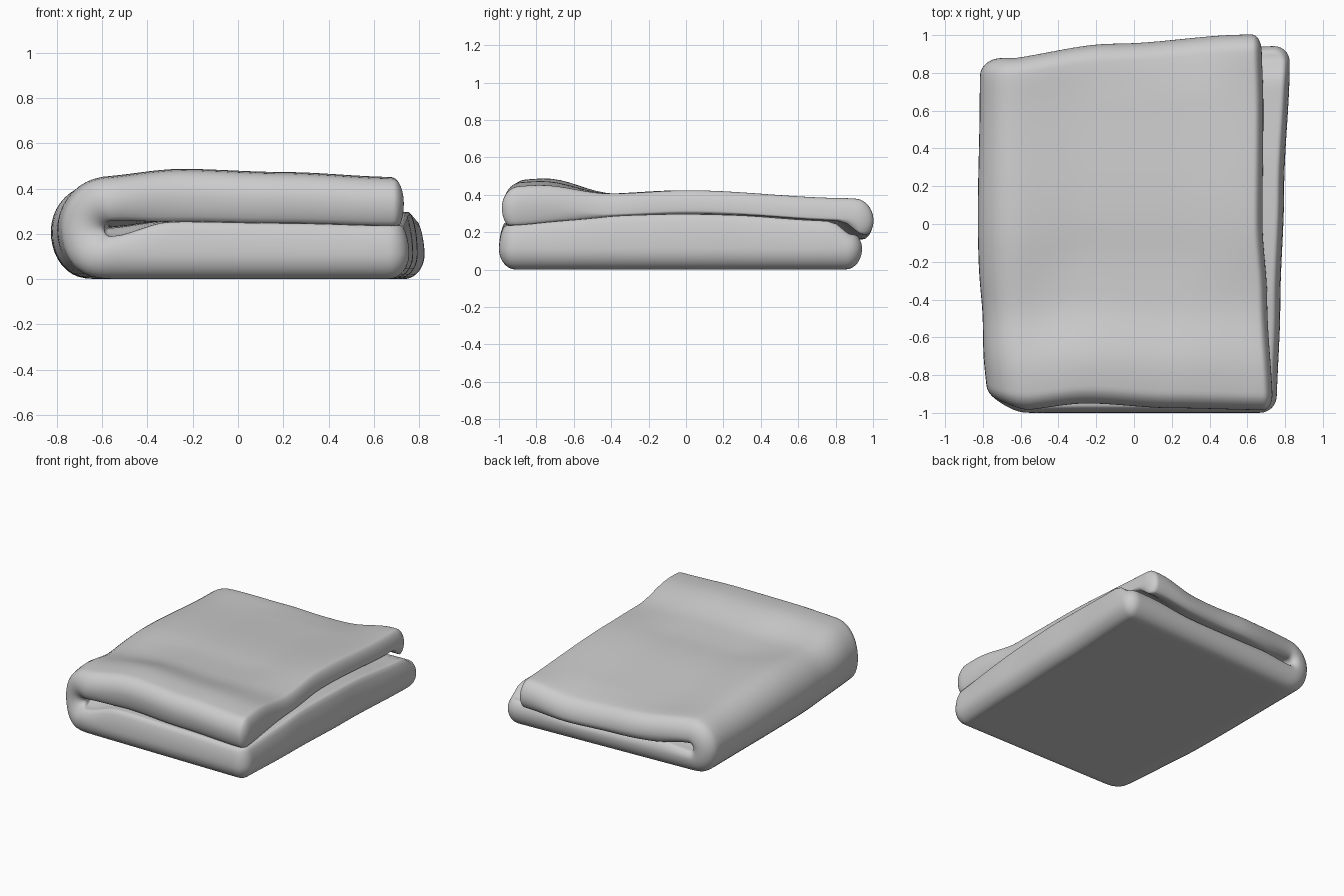
import bpy, bmesh
from math import sin, cos, pi, sqrt

if "Cube" in bpy.data.objects:
    bpy.data.objects.remove(bpy.data.objects["Cube"])


def ramp(t, knots):
    """Smooth interpolation through (t, value) knots."""
    if t <= knots[0][0]:
        return knots[0][1]
    for (a, va), (b, vb) in zip(knots, knots[1:]):
        if t <= b:
            k = (t - a) / (b - a)
            return va + (vb - va) * k * k * (3 - 2 * k)
    return knots[-1][1]


H = 0.11          # half thickness of one layer
R_END = 0.09      # rounding of the front and back borders
EDGE = 10         # samples across a rounded border


# Height of the top surface: front hump, shallow hollow, falling and sagging to the back
def top(x, y):
    base = ramp(y, [(-1, .44), (-.78, .452), (-.42, .406), (0, .424), (.85, .382), (1, .37)])
    hump = ramp(x, [(-.65, 0), (-.25, .036), (.2, .022), (.7, 0)])
    hollow = .025 * ramp(x, [(-.65, 0), (-.25, 1), (.2, 1), (.6, 0)]) * ramp(y, [(-.45, 0), (-.1, 1)])
    sag = .03 * ramp(x, [(-.5, 0), (.3, 1), (.6, 0)]) * ramp(y, [(.65, 0), (1, 1)])
    return base + hump * ramp(y, [(-.78, 1), (-.38, 0)]) - hollow - sag


# Plan outlines
def right_low(y):
    return ramp(y, [(-1, .755), (-.4, .775), (.2, .795), (.9, .825)])


def right_up(y):
    return ramp(y, [(-1, .735), (-.4, .705), (0, .68), (.6, .685), (1, .675)])


def fold_x(y):
    return ramp(y, [(-1, -.555), (-.2, -.615), (1, -.627)])


def front_y(x, lam):
    dip = ramp(x, [(-.65, .01), (-.25, .05), (.2, .025), (.7, .015)])
    return -1.0 + lam * dip + .05 * (4 * lam * (1 - lam))


def back_y(x, lam):
    up = ramp(x, [(-.8, .865), (-.1, .955), (.6, 1.003)])
    low = .87 + .075 * (x + .8) / 1.6
    return low + (up - low) * lam


# Border samples run 1 (rim) -> 0 (start of the flat part)
rim = [cos(pi / 2 * i / EDGE) for i in range(EDGE)]
v_samples = [(-b, 0.0) for b in rim] + [(0.0, i / 36) for i in range(37)] + [(b, 1.0) for b in reversed(rim)]
# Path samples: (section, rim value, fraction)
s_samples = ([("low", a, 0) for a in rim] + [("low", 0, i / 28) for i in range(29)]
             + [("arc", 0, i / 20) for i in range(1, 20)]
             + [("up", 0, 1 - i / 28) for i in range(29)] + [("up", a, 0) for a in reversed(rim)])


def point(s, v, side):
    """Point on the folded sheet; side +1 is outside, -1 is inside the fold."""
    (sec, a, f), (b, g) = s, v
    # square rim coordinates to round corners
    ra, rb = a * sqrt(1 - b * b / 2), b * sqrt(1 - a * a / 2)
    puff = sqrt(max(0, 1 - ra * ra - rb * rb))
    yn = -.9 + 1.8 * g + b * .08
    xc = fold_x(yn)
    r = .09 if sec == "low" else .05
    if sec == "arc":
        x, lam = xc, .5 - .5 * cos(pi * f)
    else:
        xe = (right_low if sec == "low" else right_up)(yn)
        x = xe - r + r * ra - f * (xe - r - xc)
        lam = 0 if sec == "low" else 1
    y0, y1 = front_y(x, lam) + R_END, back_y(x, lam) - R_END
    y = y0 + (y1 - y0) * g + R_END * rb
    rad = (top(x, yn) - 2 * H) / 2
    # seam where the layers touch; the lower layer swells up at the right side
    shift = (.015 * ramp(yn, [(.3, 1), (.8, 0)]) * ramp(x - xc, [(0, 0), (.25, 1)])
             + .07 * ramp(x, [(.3, 0), (.62, 1)]) * ramp(yn, [(-.9, 0), (-.3, 1), (.82, 1), (.93, 0)]))
    seam = rad + (shift if sec == "low" else -shift if sec == "up" else 0)
    # teardrop opening at both ends of the fold
    seam -= .035 * ramp(x - xc, [(0, 1), (.25, 0)]) * ramp(g, [(0, 1), (.06, 0), (.93, 0), (1, .8)])
    off = H * puff if side > 0 else -seam * min(1, 1.35 * puff)
    if sec == "low":
        return x, y, H - off
    if sec == "up":
        return x, y, H + 2 * rad + off
    ang = -pi / 2 - pi * f
    c = -abs(cos(ang)) ** (.75 if f < .5 else 1)   # squarer bottom of the fold
    return x + (rad + off) * c, y, H + rad + (rad + off) * sin(ang)


# Folded blanket: outside skin plus the rolled-in inside borders
bm = bmesh.new()
ns, nv = len(s_samples), len(v_samples)
outer = [[bm.verts.new(point(s, v, 1)) for v in v_samples] for s in s_samples]
inner = [[outer[i][j] if i in (0, ns - 1) or j in (0, nv - 1) else bm.verts.new(point(s, v, -1))
          for j, v in enumerate(v_samples)] for i, s in enumerate(s_samples)]


def buried(i, j):
    """True where the layers are pressed together out of sight."""
    (sec, a, f), (b, g) = s_samples[i], v_samples[j]
    return a == 0 and b == 0 and .08 < g < .92 and (sec == "arc" or f > .14)


for grid, flip in ((outer, False), (inner, True)):
    for i in range(ns - 1):
        for j in range(nv - 1):
            if flip and buried(i, j) and buried(i + 1, j + 1):
                continue
            q = [grid[i][j], grid[i + 1][j], grid[i + 1][j + 1], grid[i][j + 1]]
            if bm.faces.get(q) is None:
                bm.faces.new(q[::-1] if flip else q)
bmesh.ops.delete(bm, geom=[v for v in bm.verts if not v.link_faces], context='VERTS')
bmesh.ops.recalc_face_normals(bm, faces=bm.faces)
mesh = bpy.data.meshes.new("folded_blanket")
bm.to_mesh(mesh)
bm.free()
mesh.shade_smooth()
blanket = bpy.data.objects.new("folded_blanket", mesh)
bpy.context.collection.objects.link(blanket)

# Soften the cloth
smooth = blanket.modifiers.new("soften", 'SMOOTH')
smooth.factor = .4
smooth.iterations = 3
